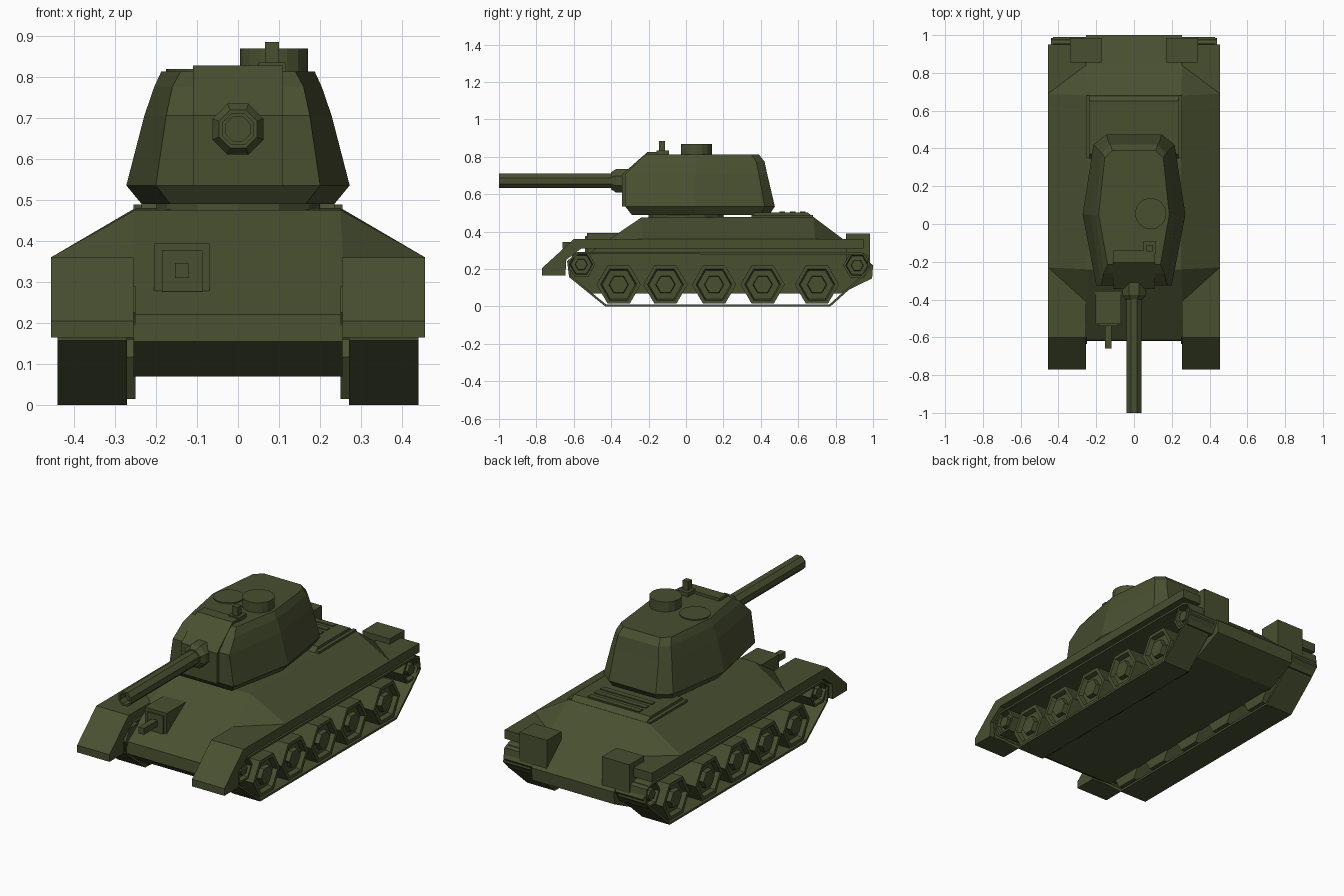
import bpy, bmesh, math
from mathutils import Matrix, Vector

if "Cube" in bpy.data.objects:
    bpy.data.objects.remove(bpy.data.objects["Cube"])

olive = bpy.data.materials.new("olive_green")
olive.use_nodes = True
color = (0.065, 0.08, 0.03, 1)
olive.diffuse_color = color
olive.node_tree.nodes["Principled BSDF"].inputs["Base Color"].default_value = color

SIDES = (("left", 1), ("right", -1))


def finish(name, bm):
    bmesh.ops.recalc_face_normals(bm, faces=bm.faces)
    mesh = bpy.data.meshes.new(name)
    bm.to_mesh(mesh)
    bm.free()
    mesh.materials.append(olive)
    ob = bpy.data.objects.new(name, mesh)
    bpy.context.collection.objects.link(ob)
    return ob


def box(name, x0, x1, y0, y1, z0, z1):
    bm = bmesh.new()
    lo, hi = Vector((x0, y0, z0)), Vector((x1, y1, z1))
    size = hi - lo
    mat = Matrix.Translation((lo + hi) / 2) @ Matrix.Diagonal((*size, 1))
    bmesh.ops.create_cube(bm, size=1, matrix=mat)
    return finish(name, bm)


def prism(name, profile, x0, x1):
    """Extrude a (y, z) profile from x0 to x1."""
    bm = bmesh.new()
    face = bm.faces.new([bm.verts.new((x0, y, z)) for y, z in profile])
    new = bmesh.ops.extrude_face_region(bm, geom=[face])["geom"]
    verts = [v for v in new if isinstance(v, bmesh.types.BMVert)]
    bmesh.ops.translate(bm, verts=verts, vec=(x1 - x0, 0, 0))
    return finish(name, bm)


def lathe(name, center, axis, sides, rings, turn=0.0):
    """Stack of (distance, radius) rings along an axis, capped at both ends."""
    bm = bmesh.new()
    rot = Vector((0, 0, 1)).rotation_difference(Vector(axis)).to_matrix()
    loops = []
    for d, r in rings:
        pts = [(r * math.cos(turn + i * math.tau / sides),
                r * math.sin(turn + i * math.tau / sides), d) for i in range(sides)]
        loops.append([bm.verts.new(Vector(center) + rot @ Vector(p)) for p in pts])
    skin(bm, loops)
    return finish(name, bm)


def skin(bm, loops):
    n = len(loops[0])
    for a, b in zip(loops, loops[1:]):
        for i in range(n):
            j = (i + 1) % n
            bm.faces.new((a[i], a[j], b[j], b[i]))
    bm.faces.new(loops[0])
    bm.faces.new(loops[-1])


# Hull: lower tub and sloped upper body
prism("lower_hull", [(-.41, .36), (-.615, .22), (-.62, .155), (-.5, .07),
                     (.83, .07), (.995, .15), (1, .22), (.84, .36)], -.255, .255)
bm = bmesh.new()
for x, y, z in [(.25, -.24, .475), (.25, .68, .48), (.455, -.23, .36),
                (.455, .69, .36), (.255, -.41, .36), (.255, .84, .36)]:
    for s in (1, -1):
        bm.verts.new((s * x, y, z))
bmesh.ops.convex_hull(bm, input=bm.verts)
bmesh.ops.dissolve_limit(bm, angle_limit=.02, verts=bm.verts, edges=bm.edges)
finish("upper_hull", bm)

# Engine deck with louvres
prism("engine_deck", [(.34, .47), (.37, .503), (.65, .503), (.69, .47)], -.235, .235)
for i in range(3):
    y = .5 + i * .055
    box(f"deck_louvre_{i + 1}", -.16, .16, y, y + .03, .5, .508)
for name, s in SIDES:
    box(f"{name}_deck_rail", *sorted((s * .235, s * .255)), .35, .68, .47, .488)

# Running gear on both sides
track_path = [(-.62, .16), (-.43, .006), (.77, .006), (.93, .15), (.98, .2),
              (.97, .27), (.93, .285), (-.58, .285), (-.63, .24)]
for name, s in SIDES:
    # Fender and front mudguard in one profile
    prism(f"{name}_fender", [(.95, .36), (-.6, .36), (-.77, .205), (-.77, .165),
                             (-.645, .165), (-.64, .25), (-.56, .31), (.95, .31)],
          s * .255, s * .455)
    # Open track band
    bm = bmesh.new()
    loops = [[bm.verts.new((s * x, y, z)) for y, z in track_path] for x in (.27, .44)]
    for i in range(len(track_path)):
        j = i - 1
        bm.faces.new((loops[0][i], loops[0][j], loops[1][j], loops[1][i]))
    band = finish(f"{name}_track", bm)
    mod = band.modifiers.new("thickness", "SOLIDIFY")
    mod.thickness, mod.offset = .012, 0
    # Dished hexagonal wheels with hubs
    wheels = [(y, .117, .118) for y in (-.36, -.11, .15, .41, .7)]
    wheels += [(-.56, .225, .075), (.915, .22, .075)]
    for i, (y, z, r) in enumerate(wheels):
        lathe(f"{name}_wheel_{i + 1}", (0, y, z), (s, 0, 0), 6,
              [(.25, r), (.43, r), (.43, r * .82), (.405, r * .75),
               (.405, r * .45), (.43, r * .42)], math.pi / 2)
    # Rear stowage box
    box(f"{name}_rear_box", *sorted((s * .17, s * .34)), .855, .985, .22, .39)

# Hull machine gun mount
box("hull_gun_mount", -.205, -.07, -.53, -.34, .275, .393)
box("hull_gun_block", -.185, -.085, -.54, -.4, .277, .376)
box("hull_gun_barrel", -.154, -.12, -.66, -.5, .31, .345)

# Turret: stacked outlines, each given as its left half from front to back
lathe("turret_ring", (0, .0, .46), (0, 0, 1), 12, [(0, .2), (.05, .2)])
outlines = [
    (.49, [(.165, -.29), (.235, .05), (.19, .4), (.13, .445)]),
    (.535, [(.2, -.325), (.272, .05), (.215, .42), (.145, .475)]),
    (.705, [(.175, -.325), (.228, .05), (.185, .39), (.135, .435)]),
    (.775, [(.16, -.26), (.204, .05), (.17, .375), (.125, .42)]),
    (.812, [(.14, -.215), (.187, .05), (.155, .35), (.115, .39)]),
]
bm = bmesh.new()
loops = []
for z, half in outlines:
    ring = half + [(-x, y) for x, y in reversed(half)]
    loops.append([bm.verts.new((x, y, z)) for x, y in ring])
skin(bm, loops)
finish("turret", bm)

# Gun with mantlet, collar and hollow muzzle
prism("mantlet", [(-.343, .535), (-.343, .705), (-.205, .827), (-.14, .827),
                  (-.14, .535)], -.11, .11)
lathe("gun_collar", (0, 0, .672), (0, -1, 0), 8, [(.3, .067), (.375, .067), (.4, .05)],
      math.pi / 8)
lathe("gun_barrel", (0, 0, .672), (0, -1, 0), 8,
      [(.3, .042), (1, .042), (1, .032), (.95, .032)], math.pi / 8)

# Roof fittings
lathe("cupola", (.088, .055, .8), (0, 0, 1), 16, [(0, .083), (.068, .083)])
lathe("loader_hatch", (-.095, .055, .8), (0, 0, 1), 16, [(0, .08), (.018, .08)])
box("periscope_base", .05, .117, -.157, -.09, .8, .834)
box("periscope_head", .066, .1, -.145, -.112, .82, .884)
